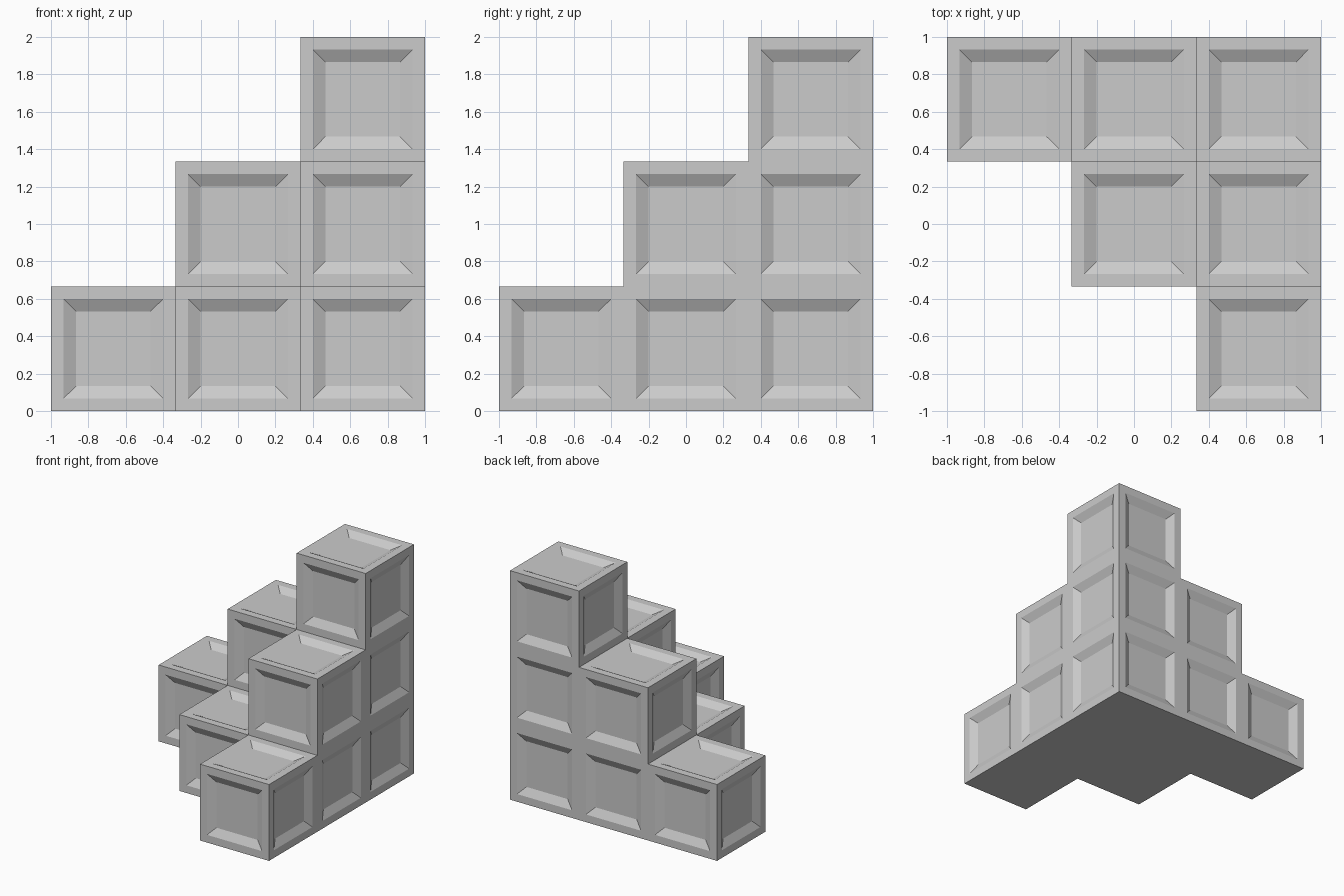
import bpy, bmesh
from mathutils import Vector

if "Cube" in bpy.data.objects:
    bpy.data.objects.remove(bpy.data.objects["Cube"])

CELL = 2 / 3
BORDER, SLOPE, DEPTH = 0.067, 0.067, 0.035

# stepped corner stack: column height grows toward the back right corner
filled = {(i, j, k) for i in range(3) for j in range(3) for k in range(i + j - 1)}

bm = bmesh.new()


def add_side(cell, direction):
    """One outward facing square on the given side of a cell."""
    n = Vector(direction)
    u = Vector((n.y, n.z, n.x))
    v = n.cross(u)
    c = Vector(((cell[0] - 1) * CELL, (cell[1] - 1) * CELL, (cell[2] + 0.5) * CELL))
    h = CELL / 2
    corners = [c + h * (n + a * u + b * v) for a, b in ((-1, -1), (1, -1), (1, 1), (-1, 1))]
    return bm.faces.new([bm.verts.new(p) for p in corners])


# exposed sides only
for cell in sorted(filled):
    for d in ((1, 0, 0), (-1, 0, 0), (0, 1, 0), (0, -1, 0), (0, 0, 1), (0, 0, -1)):
        if tuple(a + b for a, b in zip(cell, d)) not in filled:
            add_side(cell, d)
bmesh.ops.remove_doubles(bm, verts=bm.verts, dist=1e-4)
bm.normal_update()

# recessed panel with sloped rim on every side except the flat underside
panels = [f for f in bm.faces if f.normal.z > -0.5]
bmesh.ops.inset_individual(bm, faces=panels, thickness=BORDER, use_even_offset=True)
bmesh.ops.inset_individual(bm, faces=panels, thickness=SLOPE, depth=-DEPTH, use_even_offset=True)

mesh = bpy.data.meshes.new("stepped_block_stack")
bm.to_mesh(mesh)
bm.free()
bpy.context.collection.objects.link(bpy.data.objects.new("stepped_block_stack", mesh))
